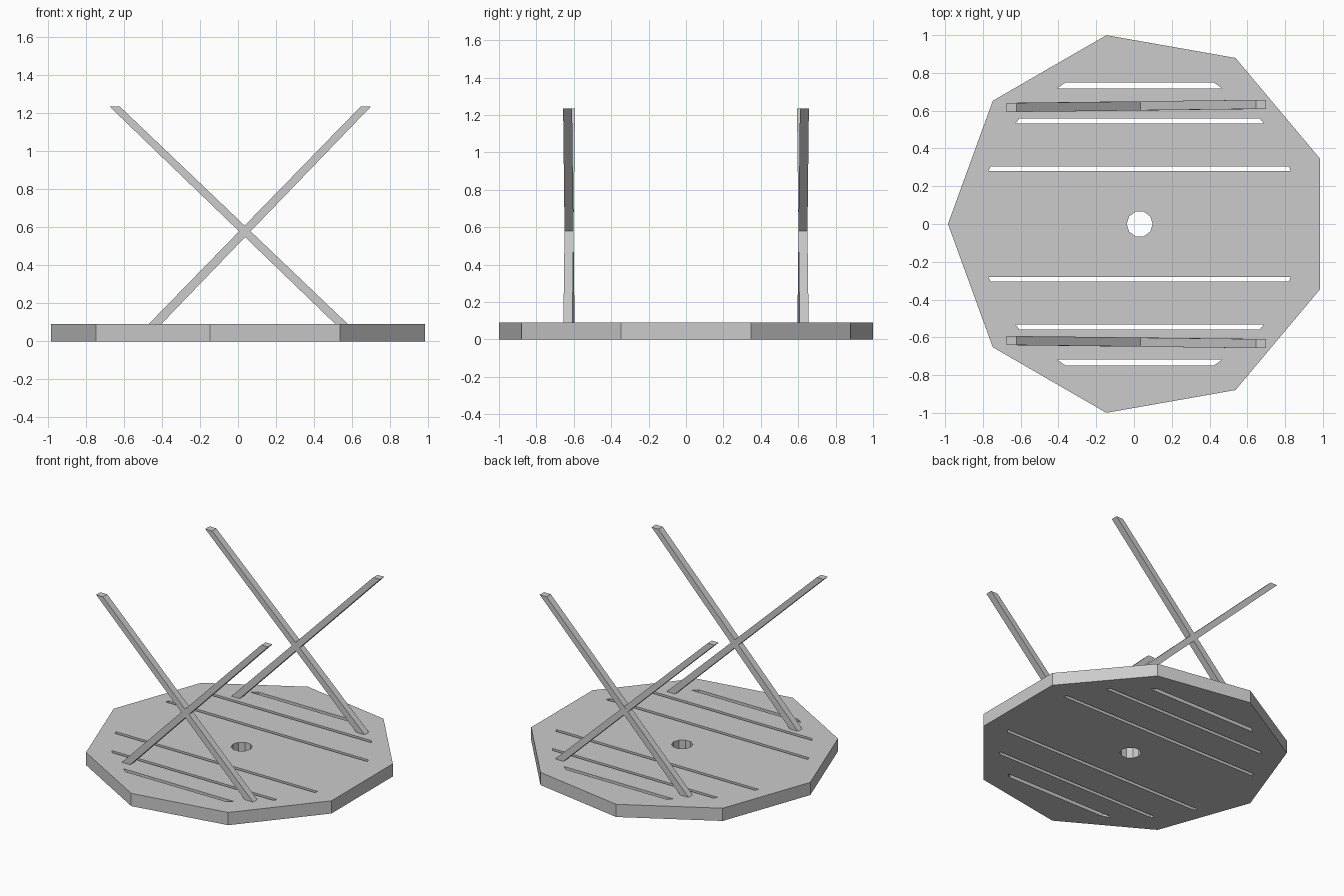
import bpy, bmesh, math
from mathutils import Matrix

if "Cube" in bpy.data.objects:
    bpy.data.objects.remove(bpy.data.objects["Cube"], do_unlink=True)

CENTRE_X = 0.03
PLATE_TOP = 0.091
BAR_TOP = 1.235

grey = bpy.data.materials.new("light_grey")
grey.use_nodes = True
grey.diffuse_color = (0.6, 0.6, 0.6, 1)
grey.node_tree.nodes["Principled BSDF"].inputs["Base Color"].default_value = (0.6, 0.6, 0.6, 1)


def add_prism(bm, bottom, top, z0, z1):
    """Solid between two matching outlines at two heights."""
    low = [bm.verts.new((x, y, z0)) for x, y in bottom]
    high = [bm.verts.new((x, y, z1)) for x, y in top]
    bm.faces.new(low[::-1])
    bm.faces.new(high)
    n = len(low)
    for i in range(n):
        j = (i + 1) % n
        bm.faces.new((low[i], low[j], high[j], high[i]))


def finish(name, bm):
    bmesh.ops.recalc_face_normals(bm, faces=bm.faces[:])
    mesh = bpy.data.meshes.new(name)
    bm.to_mesh(mesh)
    bm.free()
    mesh.materials.append(grey)
    obj = bpy.data.objects.new(name, mesh)
    bpy.context.collection.objects.link(obj)
    return obj


def ring(sides, radius, start=0.0):
    step = math.tau / sides
    return [(CENTRE_X + radius * math.cos(start + i * step),
             radius * math.sin(start + i * step)) for i in range(sides)]


# Nine-sided base plate
bm = bmesh.new()
outline = ring(9, 1.015, math.pi)
add_prism(bm, outline, outline, 0, PLATE_TOP)
plate = finish("base_plate", bm)

# Cutter: centre hole and mirrored tapered slots
bm = bmesh.new()
hole = ring(10, 0.069)
add_prism(bm, hole, hole, -0.1, 0.2)
# inner y, outer y, half length at inner edge, half length at outer edge
for y0, y1, half0, half1 in ((0.28, 0.305, 0.80, 0.79),
                             (0.533, 0.558, 0.656, 0.637),
                             (0.718, 0.748, 0.437, 0.395)):
    for side in (1, -1):
        slot = [(CENTRE_X - half0, side * y0), (CENTRE_X + half0, side * y0),
                (CENTRE_X + half1, side * y1), (CENTRE_X - half1, side * y1)]
        add_prism(bm, slot, slot, -0.1, 0.2)
cutter = finish("slot_cutter", bm)
cutter.hide_render = True

cut = plate.modifiers.new("slots", 'BOOLEAN')
cut.operation = 'DIFFERENCE'
cut.solver = 'EXACT'
cut.object = cutter
bpy.context.view_layer.update()
graph = bpy.context.evaluated_depsgraph_get()
cut_mesh = bpy.data.meshes.new_from_object(plate.evaluated_get(graph))
plate.modifiers.clear()
plate.data = cut_mesh
bpy.data.objects.remove(cutter, do_unlink=True)


# Slanted bars with level ends, slightly skewed in plan
def bar(name, side, x_bottom, x_top):
    def section(x, half):
        return [(x + dx * half, side * (0.625 + 0.012 * x + dy * 0.024))
                for dx, dy in ((-1, -1), (1, -1), (1, 1), (-1, 1))]
    bm = bmesh.new()
    add_prism(bm, section(x_bottom, 0.033), section(x_top, 0.027), PLATE_TOP, BAR_TOP)
    finish(name, bm)


for label, side in (("front", -1), ("back", 1)):
    bar(label + "_bar_leaning_left", side, -0.437, 0.672)
    bar(label + "_bar_leaning_right", side, 0.545, -0.648)
